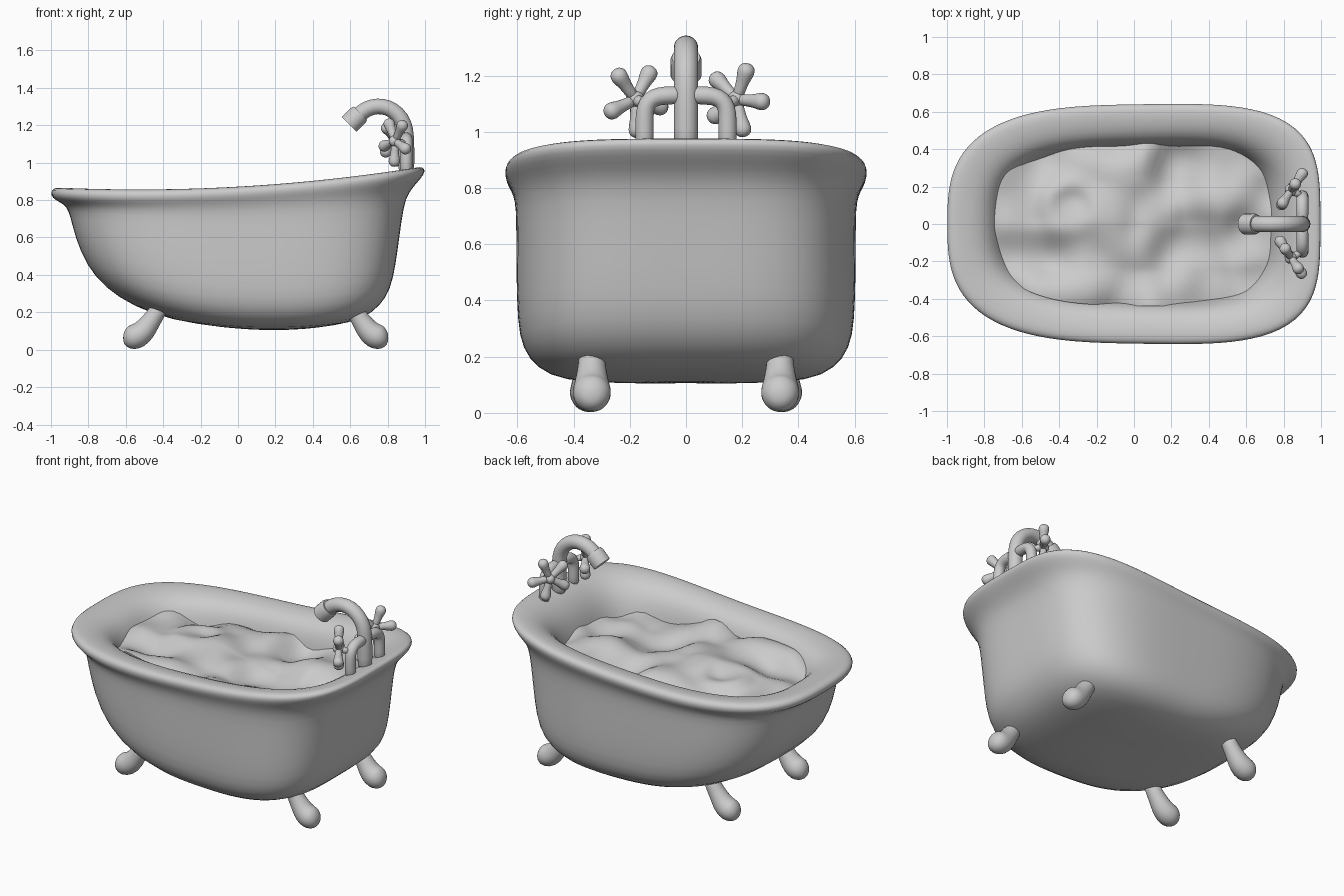
import bpy, bmesh, math
from mathutils import Vector, noise

if "Cube" in bpy.data.objects:
    bpy.data.objects.remove(bpy.data.objects["Cube"])

SEG = 64


def finish(name, bm, subsurf=0):
    bmesh.ops.recalc_face_normals(bm, faces=bm.faces)
    me = bpy.data.meshes.new(name)
    bm.to_mesh(me)
    bm.free()
    for p in me.polygons:
        p.use_smooth = True
    ob = bpy.data.objects.new(name, me)
    bpy.context.collection.objects.link(ob)
    if subsurf:
        m = ob.modifiers.new("smooth", 'SUBSURF')
        m.levels = m.render_levels = subsurf
    return ob


def bridge(bm, rings, caps=True):
    n = len(rings[0])
    for a, b in zip(rings, rings[1:]):
        for i in range(n):
            j = (i + 1) % n
            bm.faces.new((a[i], a[j], b[j], b[i]))
    if caps:
        bm.faces.new(rings[0])
        bm.faces.new(rings[-1])


def plan(t):
    """Unit plan outline: rounder on the left end, squarer on the tap end."""
    c, s = math.cos(t), math.sin(t)
    n = 3.0 if c < 0 else 3.7
    r = (abs(c) ** n + abs(s) ** n) ** (-1 / n)
    return r * c, r * s * (.995 + .025 * r * c)


def tub_ring(bm, xl, xr, hy, zl, zm, zr):
    ring = []
    for i in range(SEG):
        u, v = plan(2 * math.pi * i / SEG)
        z = zm + (zr - zl) / 2 * u + ((zr + zl) / 2 - zm) * u * u
        ring.append(bm.verts.new(((xl + xr) / 2 + (xr - xl) / 2 * u, hy * v, z)))
    return ring


def tube(name, pts, radii, seg=12, subsurf=1):
    """Round tube through points with a radius at each point."""
    bm = bmesh.new()
    pts = [Vector(p) for p in pts]
    rings, side = [], None
    for i, p in enumerate(pts):
        d = (pts[min(i + 1, len(pts) - 1)] - pts[max(i - 1, 0)]).normalized()
        if side is None:
            side = d.orthogonal()
        side = (side - d * side.dot(d)).normalized()
        up = d.cross(side)
        rings.append([bm.verts.new(p + radii[i] * (side * math.cos(a) + up * math.sin(a)))
                      for a in (2 * math.pi * k / seg for k in range(seg))])
    bridge(bm, rings)
    return finish(name, bm, subsurf)


# Tub shell: underside, outer wall, rolled rim, inner basin
# (x left, x right, half width, z left, z middle, z right)
profile = [
    (.10, .30, .10, .107, .104, .107),
    (-.07, .42, .24, .116, .106, .116), (-.36, .60, .44, .158, .114, .143),
    (-.56, .72, .53, .232, .160, .195), (-.71, .795, .583, .33, .23, .28),
    (-.81, .83, .600, .45, .33, .38), (-.87, .852, .604, .60, .50, .52),
    (-.895, .875, .604, .71, .68, .70), (-.915, .895, .607, .765, .745, .81),
    (-.955, .935, .624, .79, .79, .87), (-.992, .978, .640, .81, .815, .915),
    (-1.003, 1.003, .646, .842, .845, .955), (-.985, .99, .632, .866, .869, .978),
    (-.94, .95, .59, .867, .874, .975), (-.87, .88, .53, .857, .865, .955),
    (-.805, .81, .472, .832, .84, .905), (-.755, .755, .435, .785, .79, .83),
    (-.715, .715, .412, .71, .71, .72),
    (-.68, .69, .395, .58, .56, .58), (-.52, .60, .36, .30, .27, .30),
    (-.30, .45, .25, .22, .20, .22)]
bm = bmesh.new()
bridge(bm, [tub_ring(bm, *p) for p in profile])
finish("tub_shell", bm, 1)


# Wavy water surface
def wave(x, y):
    z = .738 + .10 * noise.noise(Vector((x * 4.2, y * 4.2, 2.3)))
    z += .07 * math.exp(-((x + .15) ** 2 + (y - .12) ** 2) / .03)
    z += .03 * math.exp(-((x - .08) / .09) ** 2)
    # curved crest towards the left end
    r = math.hypot(x + .34, y - .08)
    z += .035 * math.exp(-((r - .13) / .06) ** 2) * (.5 + .5 * math.tanh(8 * (y - .03)))
    return .75 + .1 * math.tanh((z - .75) / .1)


bm = bmesh.new()
rings = []
for k in range(1, 37):
    f = k / 36
    ring = []
    for i in range(96):
        u, v = plan(2 * math.pi * i / 96)
        x, y = .755 * u * f, .44 * v * f
        ring.append(bm.verts.new((x, y, wave(x, y))))
    rings.append(ring)
bridge(bm, rings, caps=False)
bm.faces.new(rings[0])
finish("water", bm)

# Four feet
foot_path = [(.0, .24), (.02, .195), (.05, .15), (.08, .105), (.113, .075), (.148, .064), (.178, .062), (.192, .062)]
foot_r = [.046, .048, .053, .063, .071, .070, .050, .020]
for end, x0, sx in (("left", -.415, -1.04), ("right", .612, 1)):
    for side, sy in (("front", -1), ("back", 1)):
        y = sy * (.345 if sx < 0 else .335)
        tube(f"{side}_{end}_foot", [(x0 + sx * x, y, z) for x, z in foot_path], foot_r, 14)

# Spout with nozzle collar
arc = [(.90, .93), (.90, 1.0), (.90, 1.15), (.888, 1.21), (.855, 1.262), (.80, 1.297),
       (.745, 1.304), (.69, 1.29), (.65, 1.26), (.62, 1.23)]
tube("spout", [(x, 0, z) for x, z in arc], [.044] * len(arc), 16)
collar = tube("spout_nozzle", [(.655, 0, 1.265), (.642, 0, 1.252), (.595, 0, 1.205), (.61, 0, 1.22)],
              [.050, .056, .056, .042], 24, 0)
collar.select_set(True)
bpy.context.view_layer.objects.active = collar
bpy.ops.object.shade_smooth_by_angle(angle=math.radians(35))
collar.select_set(False)

# Side pipes and five-spoke tap handles
for side, s, phase in (("front", -1, 50), ("back", 1, 68)):
    pipe = [(0, 1.13), (.08, 1.13), (.115, 1.122), (.138, 1.102), (.148, 1.07), (.148, 1.0), (.148, .93)]
    tube(f"{side}_pipe", [(.9, s * y, z) for y, z in pipe], [.034] * len(pipe))
    hub = Vector((.84, s * .18, 1.115))
    normal = Vector((-.83, s * .55, 0))
    flat = Vector((.55, s * .83, 0))
    tube(f"{side}_tap_stem", [Vector((.9, s * .148, 1.1)), hub, hub + normal * .02], [.02, .022, .022])
    tube(f"{side}_tap_hub", [hub + normal * h for h in (-.03, -.022, 0, .022, .036)],
         [.012, .028, .036, .028, .010])
    for k in range(5):
        a = math.radians(phase + 72 * k)
        d = flat * math.cos(a) + Vector((0, 0, 1)) * math.sin(a)
        tube(f"{side}_tap_spoke_{k + 1}", [hub + d * r for r in (0, .05, .08, .108, .127, .138)],
             [.022, .022, .027, .035, .029, .011], 10)
